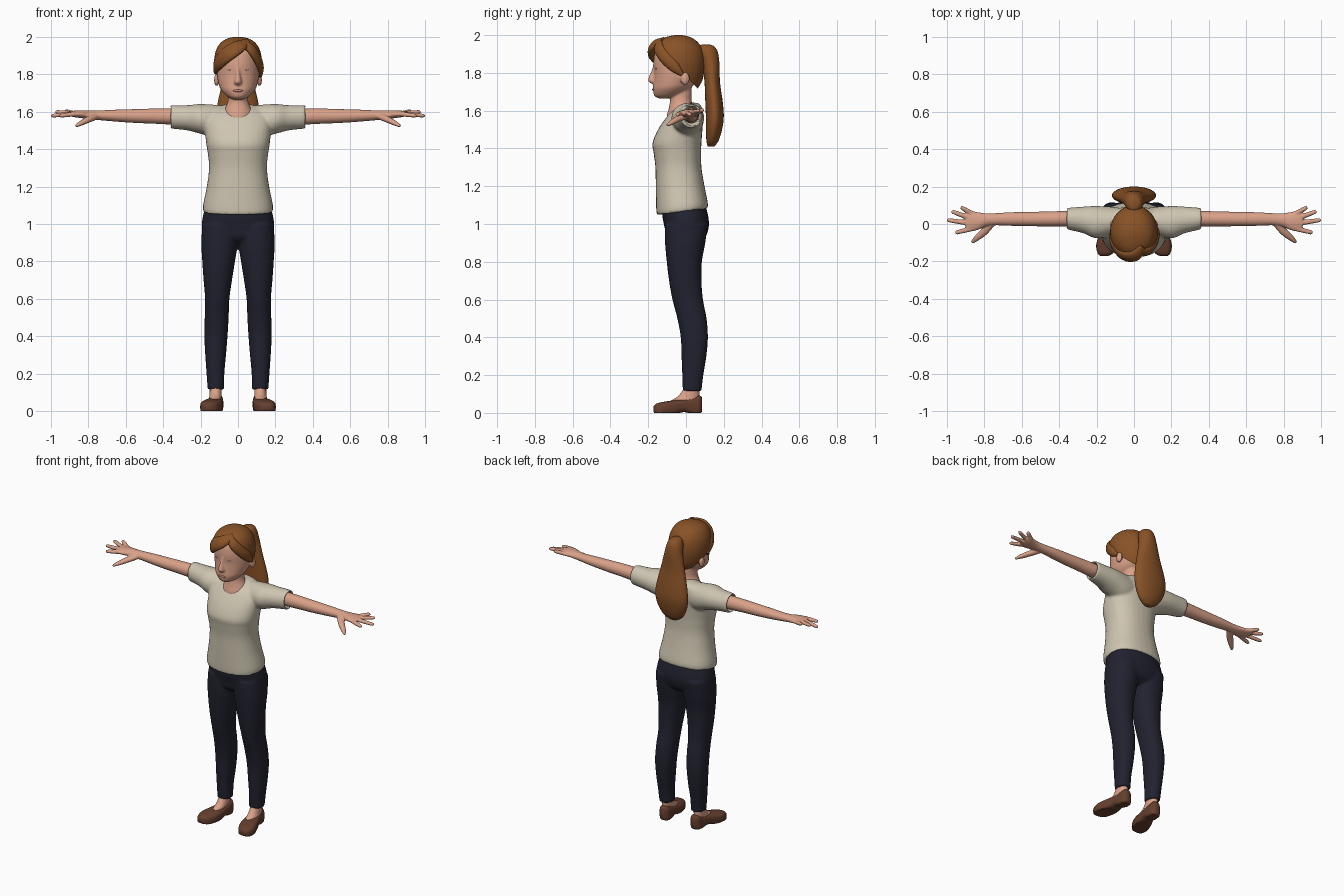
import bpy, bmesh, math
from mathutils import Vector, Matrix

cube = bpy.data.objects.get("Cube")
if cube:
    bpy.data.objects.remove(cube, do_unlink=True)


def material(name, rgb):
    mat = bpy.data.materials.new(name)
    mat.use_nodes = True
    mat.diffuse_color = (*rgb, 1)
    bsdf = next(n for n in mat.node_tree.nodes if n.type == "BSDF_PRINCIPLED")
    bsdf.inputs["Base Color"].default_value = (*rgb, 1)
    bsdf.inputs["Roughness"].default_value = 0.7
    return mat


SKIN = material("skin", (0.70, 0.36, 0.25))
HAIR = material("auburn hair", (0.25, 0.085, 0.02))
SHIRT = material("cream cotton", (0.62, 0.56, 0.44))
DENIM = material("dark navy denim", (0.016, 0.016, 0.03))
LEATHER = material("brown leather", (0.13, 0.05, 0.027))
LIP = material("lip", (0.55, 0.22, 0.17))
EYE = material("eye white", (0.75, 0.68, 0.62))


def spline(rows, steps=5):
    """Smoothly fill in rows between the given ones."""
    rows = [Vector(r) for r in rows]
    out = []
    for i in range(len(rows) - 1):
        p1, p2 = rows[i], rows[i + 1]
        m1 = (p2 - rows[max(i - 1, 0)]) / 2
        m2 = (rows[min(i + 2, len(rows) - 1)] - p1) / 2
        for k in range(steps):
            s = k / steps
            h = s * s * (3 - 2 * s)
            out.append(p1 * (1 - h) + p2 * h + m1 * (s * (1 - s) ** 2) - m2 * (s * s * (1 - s)))
    return out + [rows[-1]]


def skin_rings(bm, rings):
    rings = [[bm.verts.new(p) for p in ring] for ring in rings]
    n = len(rings[0])
    for a, b in zip(rings, rings[1:]):
        for j in range(n):
            k = (j + 1) % n
            bm.faces.new((a[j], a[k], b[k], b[j]))
    bm.faces.new(rings[0])
    bm.faces.new(rings[-1])


def loft(bm, axis, rows, power=2, side=1, cuff=0, n=32):
    """Rows hold a position on the axis, then the low and high extents across it."""
    rows = [(r[0], -r[1], r[1], r[2], r[3]) if len(r) == 4 else r for r in rows]
    rows = [tuple(r) for r in spline(rows)]
    if cuff:
        t, a0, a1, b0, b1 = rows[-1]
        inner = (a0 + cuff, a1 - cuff, b0 + cuff, b1 - cuff)
        rows += [(t, *inner), (t - 3 * cuff, *inner)]
    rings = []
    for t, a0, a1, b0, b1 in rows:
        ring = []
        for j in range(n):
            ang = math.tau * j / n
            c, s = math.cos(ang), math.sin(ang)
            a = (a0 + a1) / 2 + (a1 - a0) / 2 * math.copysign(abs(c) ** (2 / power), c)
            b = (b0 + b1) / 2 + (b1 - b0) / 2 * math.copysign(abs(s) ** (2 / power), s)
            x, y, z = {"X": (t, a, b), "Y": (a, t, b), "Z": (a, b, t)}[axis]
            ring.append((x * side, y, max(z, 0)))
        rings.append(ring)
    skin_rings(bm, rings)


def sweep(bm, points, side=1, hub=None, n=16):
    """Points hold x, y, z, half width and half thickness; thickness faces away from the hub."""
    pts = spline(points)
    rings = []
    for i, p in enumerate(pts):
        pos = Vector(p[:3])
        along = (Vector(pts[min(i + 1, len(pts) - 1)][:3]) - Vector(pts[max(i - 1, 0)][:3])).normalized()
        ref = pos - hub if hub else Vector((0, 0, 1))
        v = (ref - along * ref.dot(along)).normalized()
        u = along.cross(v)
        ring = []
        for j in range(n):
            ang = math.tau * j / n
            q = pos + u * p[3] * math.cos(ang) + v * p[4] * math.sin(ang)
            ring.append((q.x * side, q.y, q.z))
        rings.append(ring)
    skin_rings(bm, rings)


def blob(bm, centre, radii):
    bmesh.ops.create_uvsphere(bm, u_segments=20, v_segments=12, radius=1,
                              matrix=Matrix.Translation(centre) @ Matrix.Diagonal((*radii, 1)))


def finish(bm, name, mat, voxel=0, relax=4):
    """Make the object; a voxel size fuses its overlapping pieces into one surface."""
    bmesh.ops.recalc_face_normals(bm, faces=bm.faces)
    for f in bm.faces:
        f.smooth = True
    for e in bm.edges:
        e.smooth = e.calc_face_angle(0) < 0.9
    mesh = bpy.data.meshes.new(name)
    bm.to_mesh(mesh)
    bm.free()
    mesh.materials.append(mat)
    obj = bpy.data.objects.new(name, mesh)
    bpy.context.collection.objects.link(obj)
    if voxel:
        fuse = obj.modifiers.new("fuse", "REMESH")
        fuse.mode = "VOXEL"
        fuse.voxel_size = voxel
        fuse.use_smooth_shade = True
        soft = obj.modifiers.new("soften", "SMOOTH")
        soft.factor = 0.5
        soft.iterations = relax
    return obj


SIDES = (("left", 1), ("right", -1))

# Shirt: torso and sleeves, with a hem that rises at the back
bm = bmesh.new()
loft(bm, "Z", [(1.065, .185, -.155, .115), (1.1, .187, -.158, .115), (1.2, .167, -.16, .097),
               (1.3, .155, -.162, .082), (1.38, .162, -.172, .08), (1.43, .17, -.177, .082),
               (1.5, .177, -.148, .087), (1.56, .18, -.108, .092), (1.6, .16, -.072, .09),
               (1.63, .1, -.03, .077), (1.642, .05, -.01, .06)], power=2.3)
for _, s in SIDES:
    loft(bm, "X", [(0, -.05, .07, 1.5, 1.62), (.1, -.06, .09, 1.46, 1.635), (.2, -.077, .096, 1.482, 1.641),
                   (.27, -.05, .093, 1.5, 1.635), (.36, -.028, .086, 1.51, 1.635)], side=s, cuff=.012)
for v in bm.verts:
    v.co.z += .13 * (v.co.y + .02) * max(0, (1.3 - v.co.z) / .24)
finish(bm, "shirt", SHIRT, .008, 5)

# Trousers: hips and two legs
bm = bmesh.new()
loft(bm, "Z", [(.895, .11, -.06, .06), (.925, .18, -.1, .1), (.98, .194, -.113, .12),
               (1.04, .188, -.125, .118), (1.11, .17, -.13, .1)], power=2.3)
for _, s in SIDES:
    loft(bm, "Z", [(.115, .073, .162, -.017, .082), (.2, .073, .168, -.02, .092), (.3, .064, .175, -.024, .108),
                   (.4, .056, .18, -.028, .116), (.5, .05, .178, -.046, .109), (.6, .046, .176, -.072, .09),
                   (.7, .032, .184, -.09, .082), (.8, .016, .191, -.102, .084), (.9, .001, .196, -.111, .102),
                   (1, 0, .19, -.112, .115)], power=2.2, side=s)
finish(bm, "trousers", DENIM, .008)

# Head, nose, ears and neck
bm = bmesh.new()
loft(bm, "Z", [(1.665, .025, -.145, -.1), (1.68, .056, -.168, -.03), (1.715, .09, -.175, .02),
               (1.75, .104, -.172, .05), (1.8, .113, -.169, .07), (1.86, .112, -.172, .08),
               (1.92, .1, -.16, .075), (1.965, .07, -.12, .04), (1.98, .03, -.08, 0)])
loft(bm, "Z", [(1.742, .012, -.182, -.14), (1.755, .021, -.2, -.14), (1.775, .018, -.198, -.14),
               (1.81, .011, -.184, -.14), (1.85, .012, -.172, -.14)])
loft(bm, "Z", [(1.5, .08, -.08, .05), (1.55, .085, -.1, .055), (1.58, .085, -.1, .052), (1.61, .074, -.092, .045),
               (1.65, .056, -.085, .03), (1.7, .052, -.085, .03), (1.77, .052, -.08, .03)])
for _, s in SIDES:
    blob(bm, (s * .114, -.005, 1.77), (.014, .024, .034))
finish(bm, "head_and_neck", SKIN, .006, 3)

bm = bmesh.new()
blob(bm, (0, -.171, 1.712), (.026, .008, .007))
finish(bm, "lips", LIP)
for name, s in SIDES:
    bm = bmesh.new()
    blob(bm, (s * .046, -.158, 1.823), (.011, .005, .004))
    finish(bm, name + "_eye", EYE)

# Hair cap, sliced along the hairline
bm = bmesh.new()
loft(bm, "Z", [(1.7, .07, -.1, .05), (1.75, .1, -.15, .082), (1.8, .121, -.18, .095), (1.86, .128, -.188, .1),
               (1.92, .12, -.185, .09), (1.965, .096, -.155, .06), (1.99, .06, -.105, .02),
               (2, .02, -.06, -.02)], n=48)
bmesh.ops.bisect_plane(bm, geom=bm.verts[:] + bm.edges[:] + bm.faces[:], plane_co=(0, -.165, 1.95),
                       plane_no=(0, -1.03, -1), clear_outer=True)
bmesh.ops.holes_fill(bm, edges=[e for e in bm.edges if e.is_boundary])
finish(bm, "hair_cap", HAIR)

# Swept fringe on both sides of the parting
hub = Vector((0, -.04, 1.85))
fringes = {
    "right_fringe": [(.05, -.12, 1.975, .02, .012), (0, -.17, 1.945, .04, .02), (-.06, -.165, 1.905, .045, .022),
                     (-.105, -.11, 1.86, .04, .02), (-.122, -.05, 1.81, .012, .008)],
    "left_fringe": [(.03, -.13, 1.975, .015, .012), (.07, -.145, 1.935, .03, .018), (.105, -.11, 1.88, .032, .018),
                    (.122, -.06, 1.83, .028, .015), (.12, -.02, 1.79, .01, .008)],
}
for name, path in fringes.items():
    bm = bmesh.new()
    sweep(bm, path, hub=hub)
    finish(bm, name, HAIR)

# Ponytail
bm = bmesh.new()
loft(bm, "Z", [(1.41, .03, .115, .15), (1.44, .072, .108, .172), (1.5, .105, .105, .191), (1.57, .118, .105, .2),
               (1.65, .108, .102, .194), (1.75, .085, .098, .18), (1.85, .062, .085, .177),
               (1.91, .05, .065, .168), (1.94, .035, .07, .15), (1.95, .012, .085, .125)])
finish(bm, "ponytail", HAIR)

# Arms with hands
fingers = [((.87, -.026, 1.588), (.955, -.047, 1.578)), ((.88, .004, 1.59), (1, .022, 1.578)),
           ((.88, .032, 1.59), (.975, .068, 1.6)), ((.865, .055, 1.588), (.925, .09, 1.605))]
for name, s in SIDES:
    bm = bmesh.new()
    loft(bm, "X", [(.3, -.014, .07, 1.532, 1.618), (.37, -.014, .07, 1.532, 1.618), (.45, -.013, .067, 1.536, 1.617),
                   (.55, -.012, .065, 1.54, 1.614), (.65, -.01, .063, 1.547, 1.611), (.74, -.007, .058, 1.555, 1.607),
                   (.79, -.012, .057, 1.56, 1.607), (.83, -.03, .062, 1.565, 1.608), (.87, -.04, .07, 1.57, 1.606),
                   (.9, -.03, .062, 1.577, 1.602)], side=s)
    for base, tip in fingers:
        a, b = Vector(base), Vector(tip)
        sweep(bm, [(*a, .014, .013), (*a.lerp(b, .5), .013, .012), (*a.lerp(b, .9), .011, .01),
                   (*b, .006, .006)], side=s)
    sweep(bm, [(.76, .005, 1.575, .02, .018), (.8, -.04, 1.558, .021, .017), (.84, -.075, 1.538, .016, .013),
               (.867, -.1, 1.523, .008, .007)], side=s)
    finish(bm, name + "_arm", SKIN, .005, 3)

# Feet and slip-on shoes
for name, s in SIDES:
    bm = bmesh.new()
    loft(bm, "Z", [(.03, .092, .16, -.09, .06), (.065, .09, .155, -.078, .066), (.09, .087, .152, -.04, .07),
                   (.14, .088, .15, -.005, .072)], side=s)
    finish(bm, name + "_foot", SKIN)
    bm = bmesh.new()
    loft(bm, "Y", [(-.172, .14, .178, .008, .035), (-.155, .112, .195, -.015, .05), (-.11, .088, .202, -.015, .06),
                   (-.06, .08, .187, -.01, .067), (-.01, .079, .168, .004, .073), (.04, .078, .155, -.012, .085),
                   (.07, .083, .148, -.012, .093), (.086, .1, .132, .01, .08)], power=3, side=s)
    finish(bm, name + "_shoe", LEATHER)
